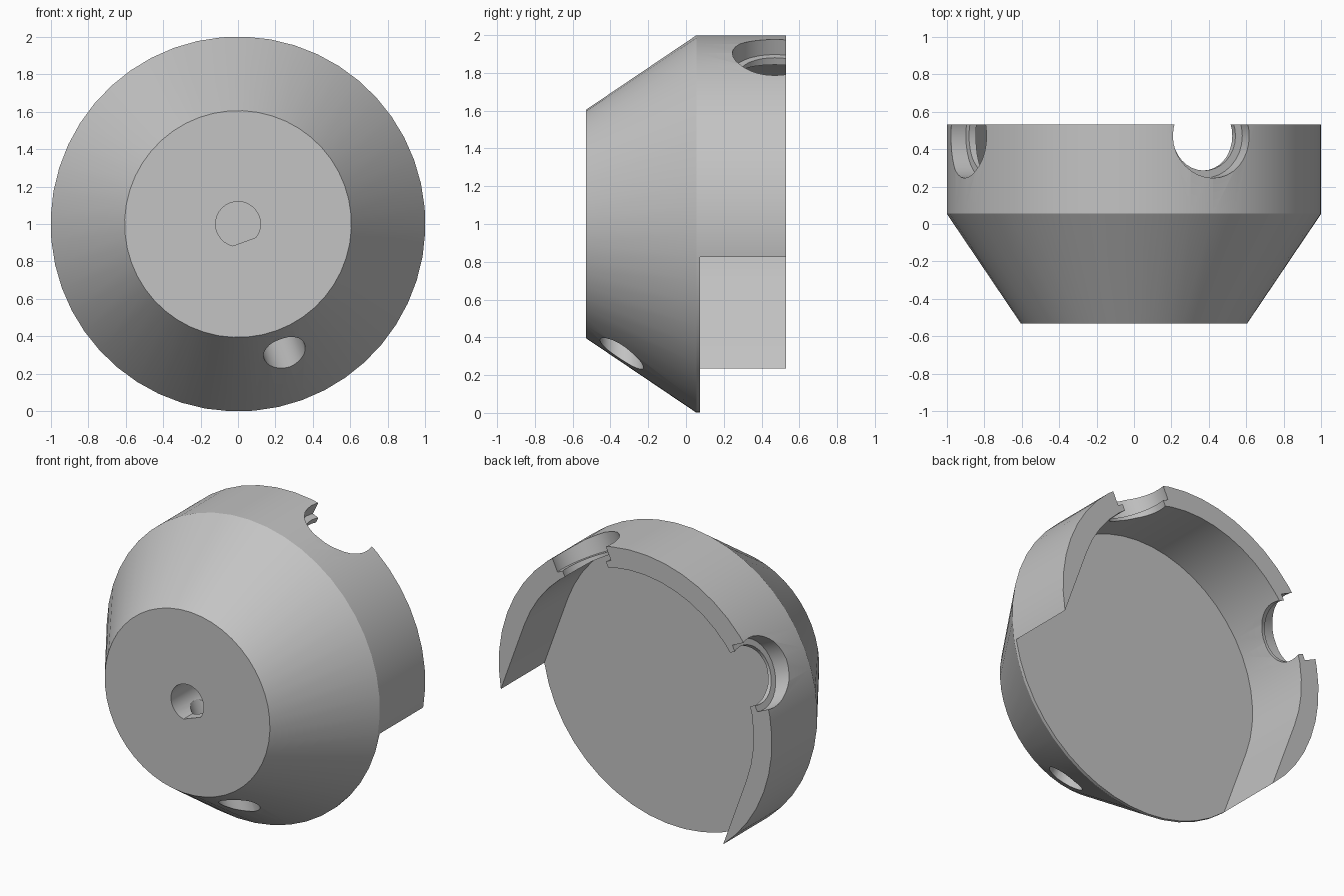
import bpy, bmesh
from math import sin, cos, asin, pi, radians
from mathutils import Matrix

cube = bpy.data.objects.get("Cube")
if cube:
    bpy.data.objects.remove(cube, do_unlink=True)

BACK, FLOOR, SHOULDER, FRONT = 0.53, 0.075, 0.055, -0.53
SLOT = 0.866          # half width of the rear pocket
TILT = Matrix.Translation((0, 0, 1)) @ Matrix.Rotation(radians(-20), 4, 'Y')

grey = bpy.data.materials.new("plain_grey")
grey.use_nodes = True
grey.diffuse_color = (0.55, 0.55, 0.55, 1)
grey.node_tree.nodes["Principled BSDF"].inputs["Base Color"].default_value = grey.diffuse_color


def finish(name, bm):
    bmesh.ops.recalc_face_normals(bm, faces=bm.faces)
    bm.transform(TILT)
    mesh = bpy.data.meshes.new(name)
    bm.to_mesh(mesh)
    bm.free()
    mesh.materials.append(grey)
    obj = bpy.data.objects.new(name, mesh)
    bpy.context.collection.objects.link(obj)
    return obj


def arc(radius, start, end, steps):
    return [(radius * cos(start + (end - start) * i / steps),
             radius * sin(start + (end - start) * i / steps)) for i in range(steps + 1)]


def loft(name, sections):
    """Closed solid through matching outlines placed at successive depths."""
    bm = bmesh.new()
    rings = [[bm.verts.new((x, y, z)) for x, z in pts] for pts, y in sections]
    n = len(rings[0])
    for a, b in zip(rings, rings[1:]):
        for i in range(n):
            j = (i + 1) % n
            bm.faces.new((a[i], a[j], b[j], b[i]))
    bm.faces.new(rings[0])
    bm.faces.new(rings[-1])
    return finish(name, bm)


def radial_hole(name, radius, y, angle, inner, outer):
    """Cylinder pointing away from the main axis, angle measured from up."""
    bm = bmesh.new()
    place = (Matrix.Rotation(angle, 4, 'Y')
             @ Matrix.Translation((0, y, (inner + outer) / 2)))
    bmesh.ops.create_cone(bm, cap_ends=True, segments=32, radius1=radius,
                          radius2=radius, depth=outer - inner, matrix=place)
    return finish(name, bm)


# Tapered knob body
def circle(radius):
    return arc(radius, 0, 2 * pi, 48)[:-1]


body = loft("knob_body", [(circle(0.605), FRONT), (circle(1), SHOULDER), (circle(1), BACK)])

# Rear pocket: half round, open straight downwards
pocket = arc(SLOT, 0, pi, 24) + [(-SLOT, -1.3), (SLOT, -1.3)]
cutters = [loft("pocket_cutter", [(pocket, FLOOR), (pocket, BACK + 0.2)])]

# Shaft bore with one flat side
flat = asin(0.1 / 0.12)
bore = arc(0.12, -flat, pi + flat, 24)
cutters.append(loft("bore_cutter", [(bore, FRONT - 0.2), (bore, -0.1)]))

# Set screw hole running from the flat to the tapered side
cutters.append(radial_hole("screw_cutter", 0.115, -0.34, pi, 0.05, 1.2))

# Two stepped notches in the rim
for side in (-1, 1):
    cutters.append(radial_hole("notch_cutter", 0.185, 0.47, side * pi / 4, 0.6, 1.2))
    cutters.append(radial_hole("notch_step_cutter", 0.225, 0.47, side * pi / 4, 0.885, 1.2))

bpy.ops.object.select_all(action='DESELECT')
body.select_set(True)
bpy.context.view_layer.objects.active = body
for cutter in cutters:
    cutter.hide_render = True
    mod = body.modifiers.new("cut", 'BOOLEAN')
    mod.operation = 'DIFFERENCE'
    mod.solver = 'EXACT'
    mod.object = cutter
    bpy.ops.object.modifier_apply(modifier=mod.name)
    bpy.data.objects.remove(cutter, do_unlink=True)

bpy.ops.object.shade_smooth_by_angle(angle=radians(25))
